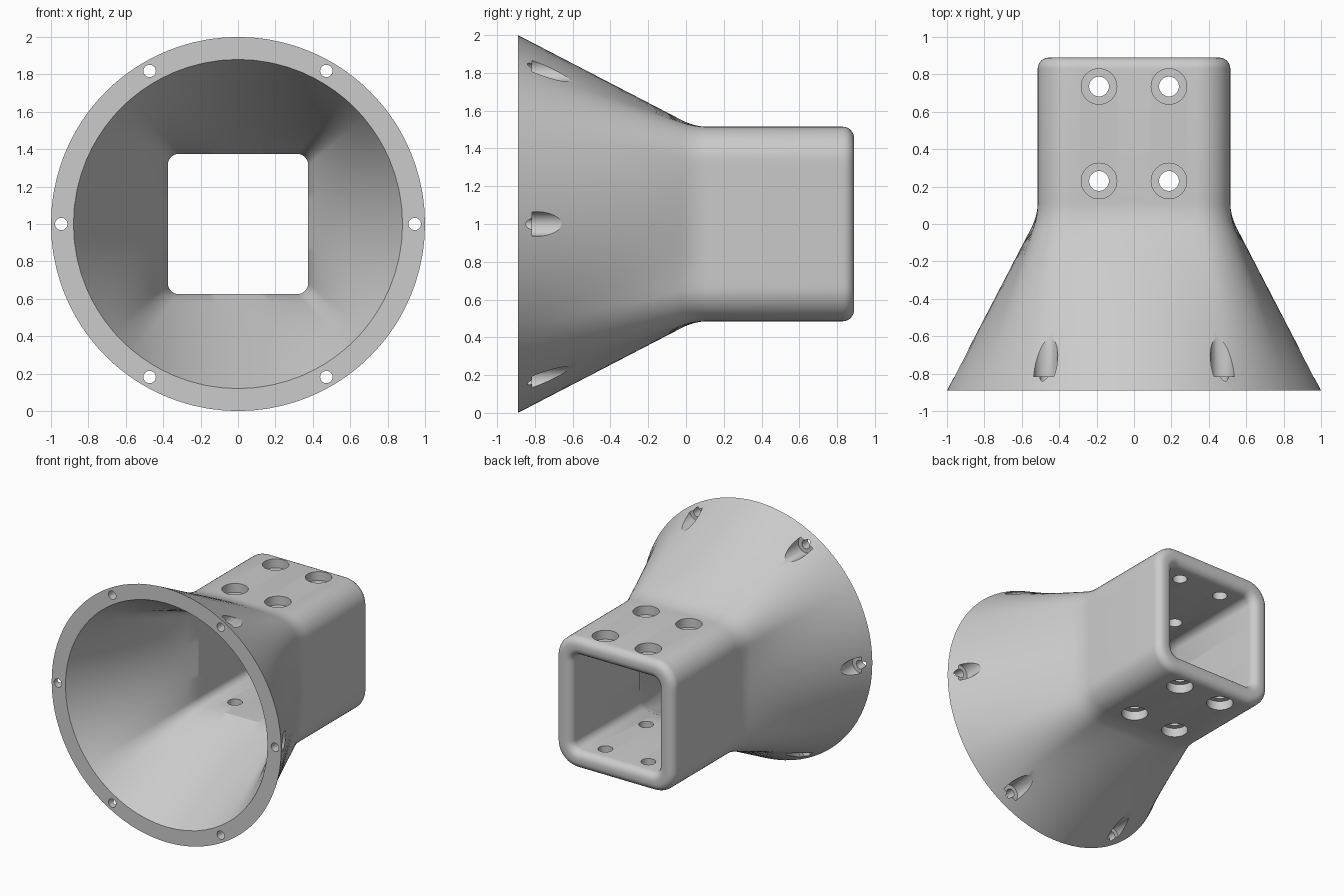
import bpy, bmesh, math
from mathutils import Matrix, Vector

cube = bpy.data.objects.get("Cube")
if cube:
    bpy.data.objects.remove(cube, do_unlink=True)

FRONT, JOINT, BACK, MID = -0.89, 0.045, 0.89, 1.0
FILLET = 0.06

grey = bpy.data.materials.new("light_grey")
grey.use_nodes = True
colour = (0.6, 0.6, 0.6, 1)
grey.diffuse_color = colour
grey.node_tree.nodes["Principled BSDF"].inputs["Base Color"].default_value = colour


def rounded_square(half, radius, sides=16, arcs=12):
    """Points of a rounded square, counter-clockwise in (x, z)."""
    points, c = [], half - radius
    for quarter in range(4):
        turn = Matrix.Rotation(quarter * math.pi / 2, 2)
        side = [Vector((half, -c + 2 * c * i / sides)) for i in range(sides)]
        arc = [Vector((c + radius * math.cos(a), c + radius * math.sin(a)))
               for a in (math.pi / 2 * i / arcs for i in range(arcs))]
        points += [turn @ p for p in side + arc]
    return points


def loft_rings(half, corner, radius, bend):
    """Round mouth tapering to a rounded square, with a softened joint."""
    square = rounded_square(half, corner)
    circle = [p.normalized() * radius for p in square]
    length = JOINT - FRONT
    stations = [(FRONT + (length - bend) * i / 10, 1 - (length - bend) / length * i / 10)
                for i in range(11)]
    if bend:
        for i in range(1, 9):
            s = i / 8
            stations.append((JOINT - bend + 2 * bend * s, bend / length * (1 - s) ** 2))
    return [(y, [a.lerp(b, t) for a, b in zip(square, circle)]) for y, t in stations]


def edge_rings(half, corner, sign):
    """Rounded back edge; sign is -1 for the outside, +1 for the inside."""
    rings = []
    for i in range(7):
        a = math.pi / 2 * i / 6
        shift = sign * FILLET * (1 - math.cos(a))
        rings.append((BACK - FILLET + FILLET * math.sin(a),
                      rounded_square(half + shift, corner + shift)))
    return rings


def finish(bm, name):
    bmesh.ops.recalc_face_normals(bm, faces=bm.faces)
    mesh = bpy.data.meshes.new(name)
    bm.to_mesh(mesh)
    bm.free()
    obj = bpy.data.objects.new(name, mesh)
    bpy.context.collection.objects.link(obj)
    return obj


# Hollow adapter: outside skin, back lip, then inside skin back to the mouth
rings = loft_rings(0.515, 0.18, 1.0, 0.07) + edge_rings(0.515, 0.18, -1)
inside = loft_rings(0.375, 0.06, 0.88, 0) + edge_rings(0.375, 0.06, 1)
rings += inside[::-1]
bm = bmesh.new()
loops = [[bm.verts.new((p.x, y, MID + p.y)) for p in pts] for y, pts in rings]
for k, loop in enumerate(loops):
    after = loops[(k + 1) % len(loops)]
    for i in range(len(loop)):
        j = (i + 1) % len(loop)
        bm.faces.new((loop[i], loop[j], after[j], after[i]))
adapter = finish(bm, "funnel_adapter")
adapter.data.materials.append(grey)


def add_stepped_pin(bm, matrix, small, large, start, step, end, segments=40):
    """Solid of two radii along local z, for a counterbored hole."""
    profile = [(small, start), (small, step), (large, step), (large, end)]
    rows = [[bm.verts.new(matrix @ Vector((r * math.cos(a), r * math.sin(a), z)))
             for a in (2 * math.pi * i / segments for i in range(segments))]
            for r, z in profile]
    for low, high in zip(rows, rows[1:]):
        for i in range(segments):
            j = (i + 1) % segments
            bm.faces.new((low[i], low[j], high[j], high[i]))
    bm.faces.new(rows[0][::-1])
    bm.faces.new(rows[-1])


bm = bmesh.new()
# Six screw holes around the flange, counterbored from behind
along_y = Matrix.Rotation(-math.pi / 2, 4, 'X')
for k in range(6):
    a = k * math.pi / 3
    place = Matrix.Translation((0.945 * math.cos(a), 0, MID + 0.945 * math.sin(a)))
    add_stepped_pin(bm, place @ along_y, 0.033, 0.065, -1.0, -0.815, -0.4)
# Four counterbored holes through the top and the bottom of the square sleeve
for flip in (0, math.pi):
    for x in (-0.187, 0.187):
        for y in (0.23, 0.735):
            place = Matrix.Translation((x, y, MID)) @ Matrix.Rotation(flip, 4, 'X')
            add_stepped_pin(bm, place, 0.053, 0.095, 0.3, 0.445, 0.7)
cutter = finish(bm, "hole_cutter")
cutter.hide_render = True

# Cut the holes and shade
cut = adapter.modifiers.new("holes", 'BOOLEAN')
cut.operation = 'DIFFERENCE'
cut.solver = 'EXACT'
cut.object = cutter
bpy.ops.object.select_all(action='DESELECT')
bpy.context.view_layer.objects.active = adapter
adapter.select_set(True)
bpy.ops.object.modifier_apply(modifier=cut.name)
bpy.data.objects.remove(cutter, do_unlink=True)
bpy.ops.object.shade_smooth_by_angle(angle=math.radians(25))
